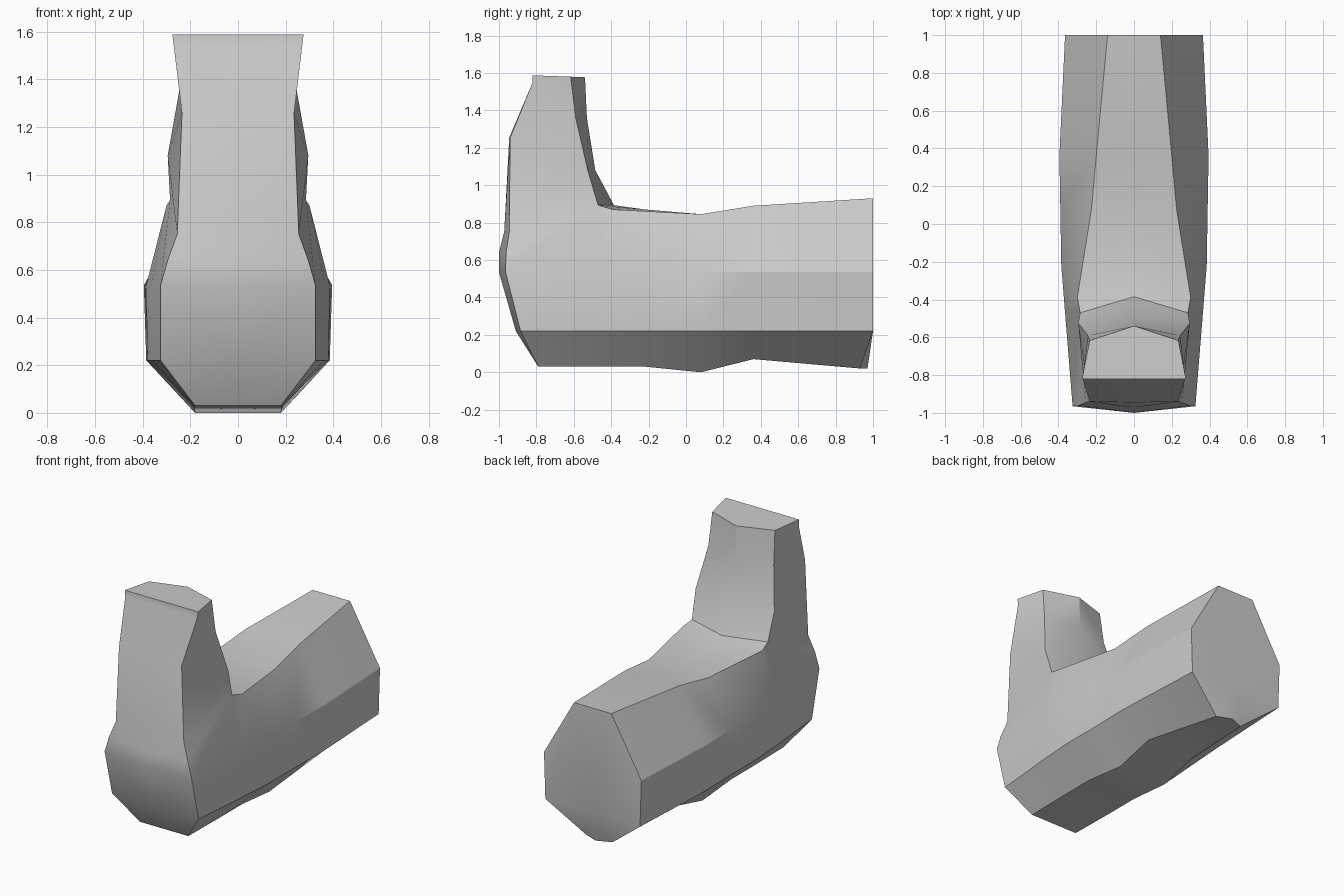
import bpy, bmesh
from mathutils import Matrix

if "Cube" in bpy.data.objects:
    bpy.data.objects.remove(bpy.data.objects["Cube"])

bm = bmesh.new()


def row(*pts):
    return [bm.verts.new(p) for p in pts]


def loft(rows):
    for a, b in zip(rows, rows[1:]):
        for i in range(len(a) - 1):
            bm.faces.new((a[i], a[i + 1], b[i + 1], b[i]))


# Right half only: body sections from top centre round to bottom centre
def section(y, top_x, top_z, mid_x, low_x, bottom_x, bottom_z):
    return row((0, y, top_z), (top_x, y, top_z), (mid_x, y, 0.535),
               (low_x, y, 0.22), (bottom_x, y, bottom_z), (0, y, bottom_z))


body = [section(*s) for s in (
    (1.0, 0.14, 0.93, 0.365, 0.355, 0.10, 0.02),
    (0.36, 0.20, 0.89, 0.395, 0.385, 0.18, 0.07),
    (0.08, 0.225, 0.845, 0.39, 0.38, 0.18, 0.0),
    (-0.22, 0.30, 0.87, 0.385, 0.38, 0.185, 0.03),
    (-0.47, 0.285, 0.893, 0.365, 0.362, 0.185, 0.03))]
body[3][1].co.y = -0.39          # swept corners behind the neck
body[4][0].co.y = -0.385
body[0][4].co.y = 0.93           # undercut rear end
body[0][5].co.y = 0.97
loft(body)

# Flat rear end with the tapered piece underneath
end = body[0]
end_mid = bm.verts.new((0, 1, 0.22))
bm.faces.new(end[:4] + [end_mid])
bm.faces.new([end_mid] + end[3:])

# Front: rows of (centre, corner) from bottom up to the neck
front = [row((0, yc, z), (x, ys, z)) for x, yc, ys, z in (
    (0.18, -0.79, -0.79, 0.03),
    (0.325, -0.91, -0.885, 0.22),
    (0.325, -1.0, -0.965, 0.535),
    (0.295, -1.0, -0.962, 0.64),
    (0.255, -0.972, -0.945, 0.75))]
loft(front)

# Join the body sides and underside to the front
last = body[-1]
loft([last[2:], [front[2][1], front[1][1], front[0][1], front[0][0]]])
bm.faces.new((last[1], front[4][1], front[3][1]))
bm.faces.new((last[1], front[3][1], front[2][1], last[2]))

# Neck rings: front centre, front corner, rear corner, rear centre
neck = [front[4] + [last[1], last[0]],
        row((0, -0.945, 1.255), (0.235, -0.94, 1.255),
            (0.295, -0.525, 1.08), (0, -0.485, 1.08)),
        row((0, -0.822, 1.545), (0.27, -0.822, 1.545),
            (0.245, -0.59, 1.36), (0, -0.53, 1.36)),
        row((0, -0.82, 1.587), (0.275, -0.82, 1.587),
            (0.235, -0.617, 1.58), (0, -0.54, 1.577))]
loft(neck)
bm.faces.new(neck[-1])

# Mirror to the left half and weld the centre
copy = bmesh.ops.duplicate(bm, geom=bm.verts[:] + bm.edges[:] + bm.faces[:])["geom"]
bmesh.ops.transform(bm, matrix=Matrix.Diagonal((-1, 1, 1, 1)),
                    verts=[g for g in copy if isinstance(g, bmesh.types.BMVert)])
bmesh.ops.remove_doubles(bm, verts=bm.verts[:], dist=0.0005)
bmesh.ops.recalc_face_normals(bm, faces=bm.faces[:])

mesh = bpy.data.meshes.new("body_with_neck")
bm.to_mesh(mesh)
bm.free()
obj = bpy.data.objects.new("body_with_neck", mesh)
bpy.context.collection.objects.link(obj)
bpy.context.view_layer.objects.active = obj
obj.select_set(True)
bpy.ops.object.shade_smooth_by_angle(angle=0.52)
